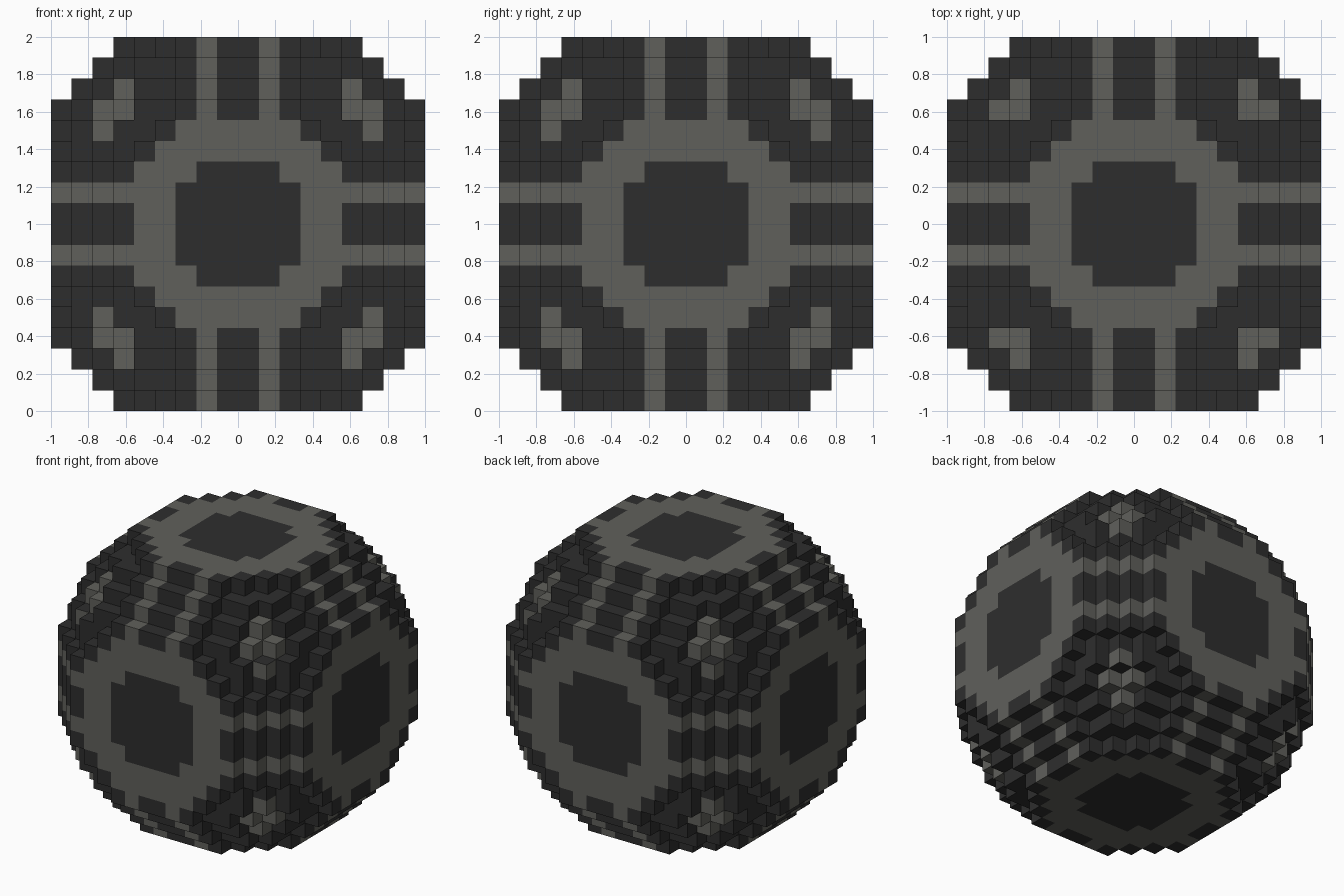
import bpy
import bmesh
from mathutils import Vector

cube = bpy.data.objects.get("Cube")
if cube:
    bpy.data.objects.remove(cube, do_unlink=True)

HALF = 9                 # blocks from centre to each flat side
UNIT = 1 / HALF          # block size
REACH = 10.5 ** 2        # squared radius of the ball, in blocks


def make_material(name, color):
    mat = bpy.data.materials.new(name)
    mat.use_nodes = True
    mat.diffuse_color = color
    mat.node_tree.nodes["Principled BSDF"].inputs["Base Color"].default_value = color
    return mat


def filled(cell):
    """A block exists inside the ball, cut flat at the six sides."""
    return (max(abs(c + 0.5) for c in cell) < HALF
            and sum((c + 0.5) ** 2 for c in cell) < REACH)


def is_light(cell, axis):
    """Light blocks: side rings, paired bands and corner stars."""
    steps = [int(abs(c + 0.5)) for c in cell]
    # Ring with a dark centre on each flat side
    if steps[axis] == HALF - 1:
        spread = sum((s + 0.5) ** 2 for i, s in enumerate(steps) if i != axis)
        if spread < 27:
            return spread > 9
    # Pairs of bands running around the ball
    if 1 in steps:
        return True
    # Star on each corner, with upright faces only on the outermost block
    if sorted(steps) == [5, 5, 6]:
        return True
    return steps == [6, 6, 4] and axis != 2


# Block ball: only the exposed block faces
bm = bmesh.new()
corners = {}


def corner(point):
    key = tuple(point)
    if key not in corners:
        corners[key] = bm.verts.new(Vector(key) * UNIT + Vector((0, 0, 1)))
    return corners[key]


span = range(-HALF, HALF)
for cell in [(x, y, z) for x in span for y in span for z in span]:
    if not filled(cell):
        continue
    for axis in range(3):
        u, v = (axis + 1) % 3, (axis + 2) % 3
        for side in (0, 1):
            neighbour = list(cell)
            neighbour[axis] += 2 * side - 1
            if filled(neighbour):
                continue
            loop = []
            for du, dv in ((0, 0), (1, 0), (1, 1), (0, 1)):
                point = list(cell)
                point[axis] += side
                point[u] += du
                point[v] += dv
                loop.append(corner(point))
            face = bm.faces.new(loop if side else loop[::-1])
            face.material_index = int(is_light(cell, axis))

mesh = bpy.data.meshes.new("block_ball")
bm.to_mesh(mesh)
bm.free()
mesh.materials.append(make_material("dark_charcoal", (0.027, 0.027, 0.027, 1)))
mesh.materials.append(make_material("warm_grey", (0.117, 0.117, 0.105, 1)))
ball = bpy.data.objects.new("block_ball", mesh)
bpy.context.collection.objects.link(ball)
